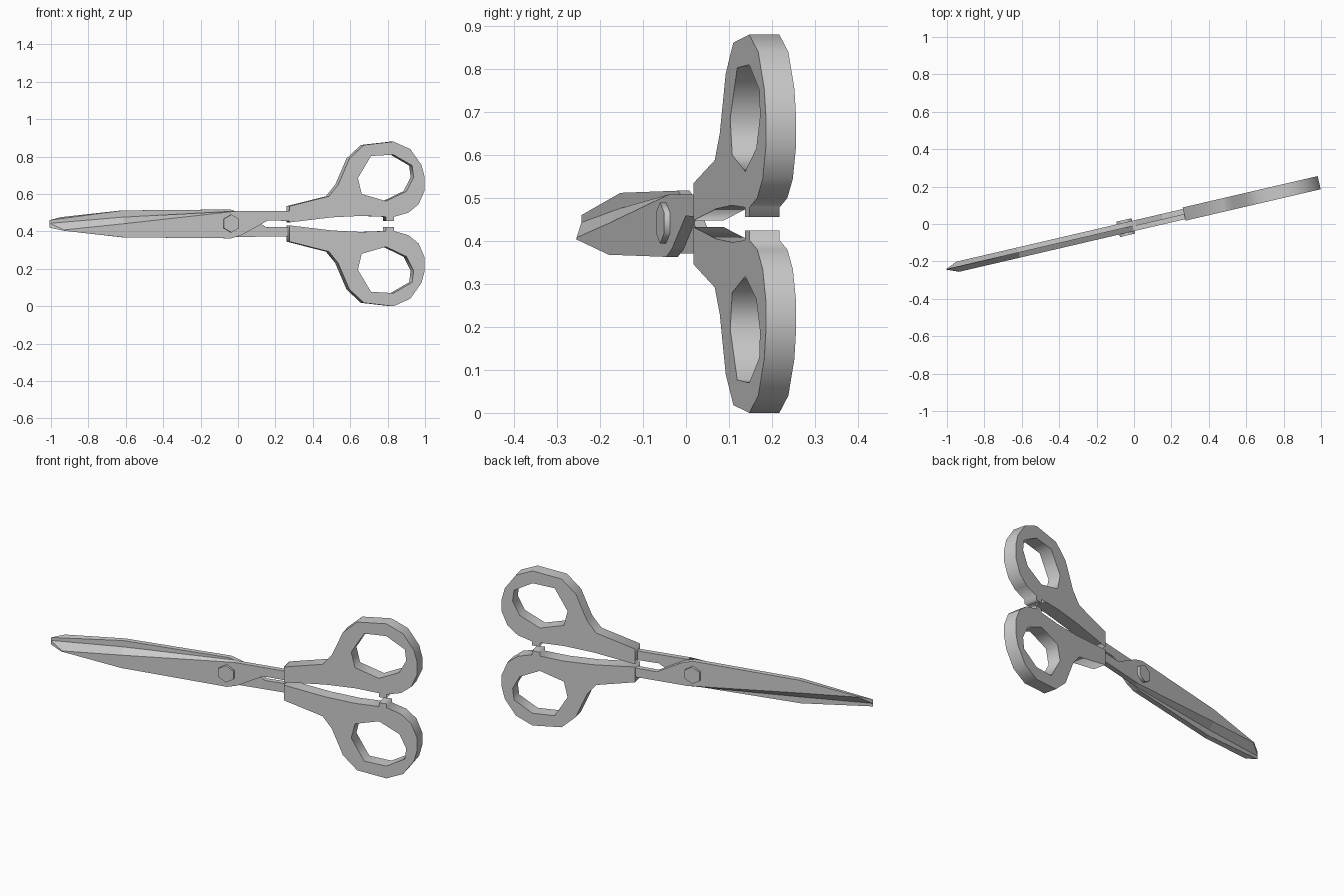
import bpy, bmesh, math
from mathutils import Matrix

if "Cube" in bpy.data.objects:
    bpy.data.objects.remove(bpy.data.objects["Cube"])

ANGLE = 0.2285
# flat working frame: x along the scissors, y up, z toward the front
FRAME = (Matrix.Rotation(ANGLE, 4, 'Z') @ Matrix.Translation((0, -0.009, 0.44))
         @ Matrix.Rotation(math.pi / 2, 4, 'X'))


def along(x):
    """Front-view x to distance along the scissors."""
    return (x - 0.009) / math.cos(ANGLE)


def slab(name, loops, half):
    """Flat plate from an outline plus optional holes, extruded both ways."""
    cu = bpy.data.curves.new(name, 'CURVE')
    cu.dimensions = '2D'
    cu.fill_mode = 'BOTH'
    cu.extrude = half
    for loop in loops:
        sp = cu.splines.new('POLY')
        sp.points.add(len(loop) - 1)
        for p, (x, y) in zip(sp.points, loop):
            p.co = (along(x), y, 0, 1)
        sp.use_cyclic_u = True
    tmp = bpy.data.objects.new(name + "_curve", cu)
    bpy.context.collection.objects.link(tmp)
    bpy.context.view_layer.update()
    me = bpy.data.meshes.new_from_object(
        tmp.evaluated_get(bpy.context.evaluated_depsgraph_get()))
    bpy.data.objects.remove(tmp)
    bm = bmesh.new()
    bm.from_mesh(me)
    bmesh.ops.remove_doubles(bm, verts=bm.verts, dist=1e-4)
    finish(name, bm)


def finish(name, bm):
    bm.transform(FRAME)
    bmesh.ops.recalc_face_normals(bm, faces=bm.faces)
    me = bpy.data.meshes.new(name)
    bm.to_mesh(me)
    bm.free()
    ob = bpy.data.objects.new(name, me)
    bpy.context.collection.objects.link(ob)


def blade(name, side):
    """Blade with spine, ground bevel and shank; side -1 is the half-turned copy."""
    outer = [(-.935, -.036), (-.61, -.072), (-.035, -.077), (.02, -.06), (.16, .018),
             (.30, .016), (.30, .068), (0, .069), (-.61, .001), (-.93, -.032)]
    inner = list(outer)
    inner[0], inner[8], inner[9] = (-1, -.02), (-.61, .036), (-1, .003)
    bm = bmesh.new()
    a = [bm.verts.new((along(x), y * side, .028 * side)) for x, y in outer]
    b = [bm.verts.new((along(x), y * side, 0)) for x, y in inner]
    bm.faces.new(a)
    bm.faces.new(b[::-1])
    for i in range(len(a)):
        j = (i + 1) % len(a)
        bm.faces.new((a[i], b[i], b[j], a[j]))
    finish(name, bm)


# blades
blade("front_blade", 1)
blade("back_blade", -1)

# pivot screw, hexagonal
slab("pivot_screw", [[(-.037 + .047 * math.sin(k * math.pi / 3),
                       .002 + .048 * math.cos(k * math.pi / 3)) for k in range(6)]], .042)

# finger handles with stop tab, mirrored up and down
ring = [(.275, .535), (.485, .588), (.535, .65), (.595, .79), (.672, .862), (.83, .88),
        (.92, .84), (.98, .755), (.997, .69), (.997, .62), (.965, .545), (.91, .50),
        (.832, .478), (.832, .456), (.79, .456), (.79, .478), (.66, .483), (.50, .475),
        (.275, .448)]
hole = [(.64, .685), (.71, .803), (.83, .81), (.93, .752), (.938, .69), (.90, .615),
        (.79, .562), (.66, .60)]
for name, s in (("upper_handle", 1), ("lower_handle", -1)):
    slab(name, [[(x, (z - .44) * s) for x, z in loop] for loop in (ring, hole)], .036)
